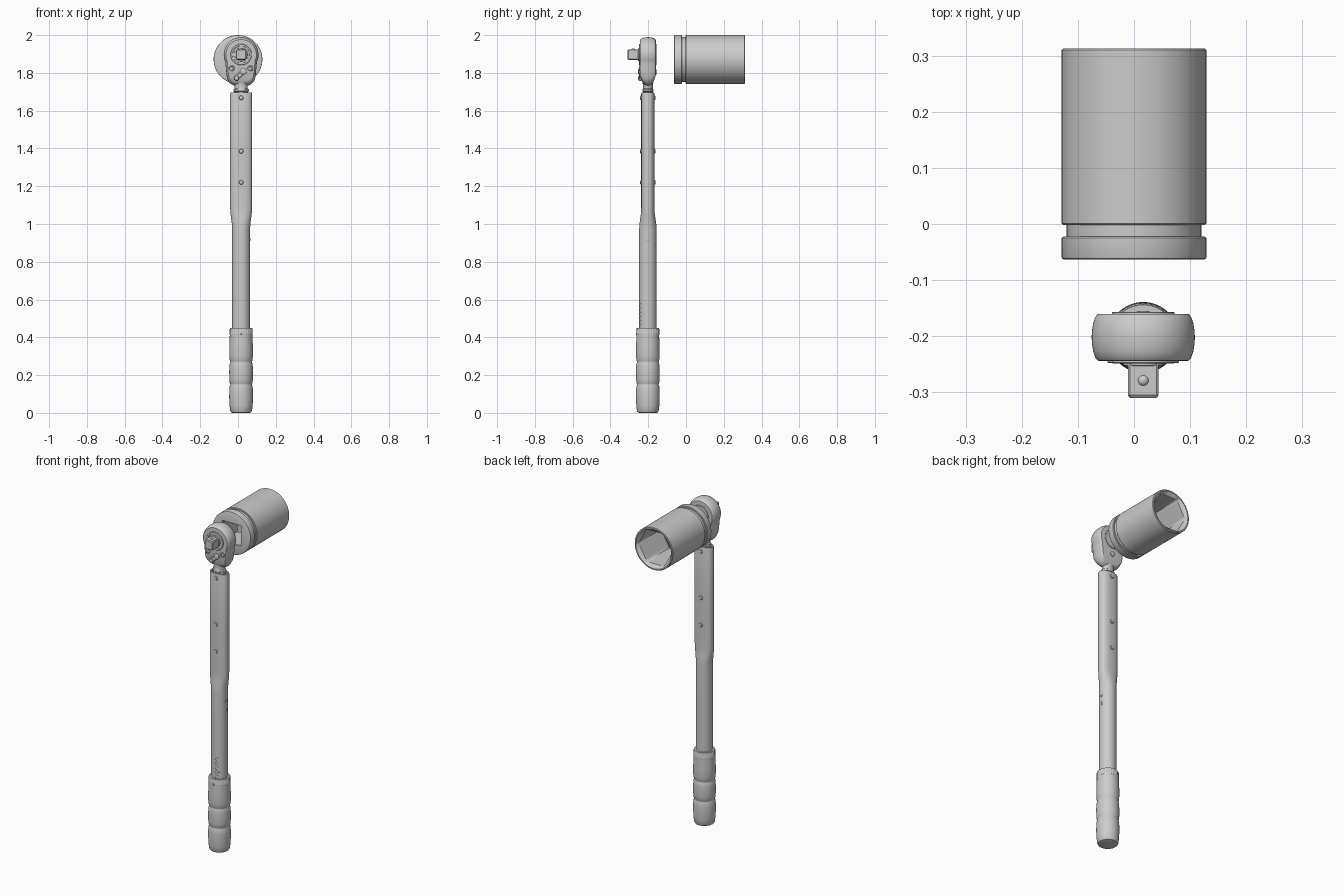
import bpy, bmesh
from math import sin, cos, pi, radians, copysign
from mathutils import Vector

if "Cube" in bpy.data.objects:
    bpy.data.objects.remove(bpy.data.objects["Cube"])

CX, CY = 0.0165, -0.202      # wrench axis
HZ = 1.897                   # drive centre height


def loft(name, parts, closed=False):
    """Skin each list of rings (equal point counts); cap the ends or close into a loop."""
    bm = bmesh.new()
    for rings in parts:
        vs = [[bm.verts.new(p) for p in r] for r in rings]
        n = len(vs[0])
        for i in range(len(vs) - (0 if closed else 1)):
            a, b = vs[i], vs[(i + 1) % len(vs)]
            for j in range(n):
                k = (j + 1) % n
                bm.faces.new((a[j], a[k], b[k], b[j]))
        if not closed:
            bm.faces.new(vs[0])
            bm.faces.new(vs[-1])
    bmesh.ops.recalc_face_normals(bm, faces=bm.faces)
    me = bpy.data.meshes.new(name)
    bm.to_mesh(me)
    bm.free()
    ob = bpy.data.objects.new(name, me)
    bpy.context.collection.objects.link(ob)
    return ob


def oval(z, rx, ry, e=2.0, n=64):
    """Horizontal superellipse ring on the wrench axis."""
    pw = lambda c: copysign(abs(c) ** (2 / e), c)
    return [(CX + rx * pw(cos(2 * pi * i / n)), CY + ry * pw(sin(2 * pi * i / n)), z) for i in range(n)]


def disc_y(x, z, rows, n=32):
    """Rings around a front-to-back axis from (y, radius) rows."""
    return [[(x + r * cos(2 * pi * i / n), y, z + r * sin(2 * pi * i / n)) for i in range(n)] for y, r in rows]


def stud(x, z, y0, y1, r):
    """Rounded button from y0 out to y1."""
    d = y1 - y0
    return disc_y(x, z, [(y0, r), (y0 + d * .6, r), (y0 + d * .88, r * .8), (y1, r * .45)], 24)


# grip with three swells
grip = [(0, .046), (.003, .053), (.012, .058), (.04, .061), (.08, .063), (.12, .0625), (.143, .060),
        (.149, .0575), (.153, .0575), (.158, .060), (.18, .0625), (.22, .063), (.25, .0615), (.263, .0595),
        (.268, .0575), (.272, .0575), (.278, .060), (.30, .0625), (.35, .0625), (.39, .0605), (.418, .060)]
loft("grip", [[oval(z, r, r) for z, r in grip]])
loft("grip_end_cap", [[oval(z, r, r) for z, r in [(.0, .04), (.02, .04)]]])


# toothed collar above the grip
def gear(z, r, depth, n=144):
    return [(CX + (r - depth * (i % 4 < 2)) * cos(2 * pi * i / n),
             CY + (r - depth * (i % 4 < 2)) * sin(2 * pi * i / n), z) for i in range(n)]


loft("grip_collar", [[gear(.412, .0605, 0), gear(.42, .0615, 0), gear(.423, .0615, .002),
                      gear(.444, .0605, .002), gear(.45, .058, 0)]])
loft("collar_pin", [stud(CX, .418, CY - .055, CY - .064, .006)])

# tube: round below, flattened above
tube = [(.43, .047, .046, 2), (.70, .047, .046, 2), (.97, .0475, .046, 2), (1.00, .049, .0445, 2.05),
        (1.03, .053, .040, 2.2), (1.06, .0565, .036, 2.4), (1.09, .058, .035, 2.5), (1.40, .058, .035, 2.5),
        (1.69, .058, .035, 2.5), (1.696, .0565, .0335, 2.5), (1.696, .047, .029, 2.4), (1.685, .046, .028, 2.4)]
loft("tube", [[oval(*t) for t in tube]])

# cross pins, heads on both sides
loft("tube_pins", [stud(CX, z, CY + s * .03, CY + s * .041, .012) for z in (1.22, 1.385, 1.668) for s in (-1, 1)])


# graduated scale on the front of the lower tube
def arc_strip(z, h, a0, a1, r=.0462, t=.0015, n=8):
    out = []
    for i in range(n + 1):
        a = radians(a0 + (a1 - a0) * i / n)
        out.append([(CX + q * cos(a), CY + q * sin(a), zz) for q, zz in
                    ((r, z), (r + t, z), (r + t, z + h), (r, z + h))])
    return out


marks = [arc_strip(.455 + i * .011, .003, -90, -52 if i % 2 else -66) for i in range(12)]
loft("scale_marks", marks + [arc_strip(.452, .135, -91, -88)])
# small lock pin and slot mark on the right side
side = [[(x, CY + .009 * s * cos(2 * pi * i / 20), .918 + .009 * s * sin(2 * pi * i / 20)) for i in range(20)]
        for x, s in ((CX + .044, 1), (CX + .049, 1), (CX + .0505, .7))]
loft("side_pin", [side])
loft("side_mark", [arc_strip(.845, .06, -7, -3), arc_strip(.855, .045, 3, 6)])

# neck between tube and head
neck = [(1.67, .037, .026), (1.70, .037, .026), (1.703, .041, .029), (1.712, .041, .029), (1.717, .035, .026),
        (1.735, .034, .026), (1.75, .040, .028), (1.79, .045, .03)]
loft("neck", [[oval(*t) for t in neck]])

# ratchet head: mirrored outline swept through barrel-shaped layers
half = [(.092 * cos(radians(a)), HZ + .092 * sin(radians(a))) for a in range(84, -25, -6)]
half += [(.0825, 1.845), (.080, 1.82), (.078, 1.795), (.074, 1.77), (.066, 1.753), (.054, 1.741), (.038, 1.733)]
outline = [(0, HZ + .092)] + half + [(0, 1.731)] + [(-x, z) for x, z in reversed(half)]


def head_ring(y, s):
    ring = []
    for x, z in outline:
        zz = 1.885 + (z - 1.885) * s
        thin = min(1, max(.55, .55 + (zz - 1.735) / .05 * .45))
        ring.append((CX + x * s, CY + (y - CY) * thin, zz))
    return ring


loft("ratchet_head", [[head_ring(y, s) for y, s in
                       [(-.244, .84), (-.2435, .88), (-.239, .925), (-.228, .968), (-.214, .993), (-.202, 1),
                        (-.190, .993), (-.176, .968), (-.165, .925), (-.1605, .88), (-.160, .84)]]])

# retaining ring round the drive, back cover
loft("drive_ring", [disc_y(CX, HZ, [(-.24, .056), (-.247, .056), (-.249, .054), (-.249, .046), (-.2455, .045),
                                    (-.2455, .036), (-.252, .035), (-.253, .033)], 48)])
loft("back_cover", [disc_y(CX, HZ, [(-.165, .056), (-.158, .056), (-.1565, .054), (-.1565, .046), (-.1585, .045)], 48)])
loft("back_rivet", [stud(CX, 1.805, -.163, -.155, .014)])


# square drive with chamfered tip and detent ball
def square(y, h, c):
    pts = [(h, h - c), (h - c, h), (c - h, h), (-h, h - c), (-h, c - h), (c - h, -h), (h - c, -h), (h, c - h)]
    return [(CX + x, y, HZ + z) for x, z in pts]


loft("square_drive", [[square(-.23, .0275, .004), square(-.305, .0275, .004), square(-.31, .0235, .004)]])
bpy.ops.mesh.primitive_uv_sphere_add(segments=24, ring_count=12, radius=.0105, location=(CX, -.279, HZ + .0225))
bpy.context.object.name = "detent_ball"


# direction lever: slanted capsule with two raised bosses
A, B = Vector((CX + .012, 1.808)), Vector((CX - .024, 1.772))


def capsule(y, r, n=12):
    base = pi / 4
    pts = [A + r * Vector((cos(base - pi / 2 + pi * i / n), sin(base - pi / 2 + pi * i / n))) for i in range(n + 1)]
    pts += [B + r * Vector((cos(base + pi / 2 + pi * i / n), sin(base + pi / 2 + pi * i / n))) for i in range(n + 1)]
    return [(p.x, y, p.y) for p in pts]


loft("lever", [[capsule(-.232, .012), capsule(-.247, .012), capsule(-.249, .010)]])
loft("lever_bosses", [stud(A.x, A.y, -.243, -.254, .017), stud(B.x, B.y, -.236, -.254, .014)])

# head screws with recessed centres
loft("head_screws", [disc_y(CX + s * .049, 1.825, [(-.23, .015), (-.246, .015), (-.248, .013), (-.248, .008),
                                                  (-.244, .007)], 24) for s in (-1, 1)])


# socket: one closed skin, outside then hex bore and square bore
def poly(y, apothem, sides=0, off=0.0, n=96):
    ring = []
    for i in range(n):
        a = 2 * pi * i / n
        r = apothem
        if sides:
            r = apothem / cos((a - off) % (2 * pi / sides) - pi / sides)
        ring.append((r * cos(a), y, 1.871 + r * sin(a)))
    return ring


R = .129
outer = [(-.063, R - .004), (-.0615, R - .001), (-.059, R), (-.025, R), (-.022, R - .003), (-.022, .120), (-.002, .120),
         (-.002, R - .003), (.001, R), (.310, R), (.313, R - .003), (.313, .119)]
skin = [poly(y, r) for y, r in outer]
skin += [poly(.296, .0985, 6), poly(.08, .0985, 6), poly(.08, .06, 4, pi / 4),
         poly(-.059, .06, 4, pi / 4), poly(-.063, .063, 4, pi / 4)]
loft("socket", [skin], closed=True)

# smooth curved faces, keep edges crisp
bpy.ops.object.select_all(action='SELECT')
bpy.context.view_layer.objects.active = bpy.data.objects["socket"]
bpy.ops.object.shade_smooth_by_angle(angle=radians(32))
